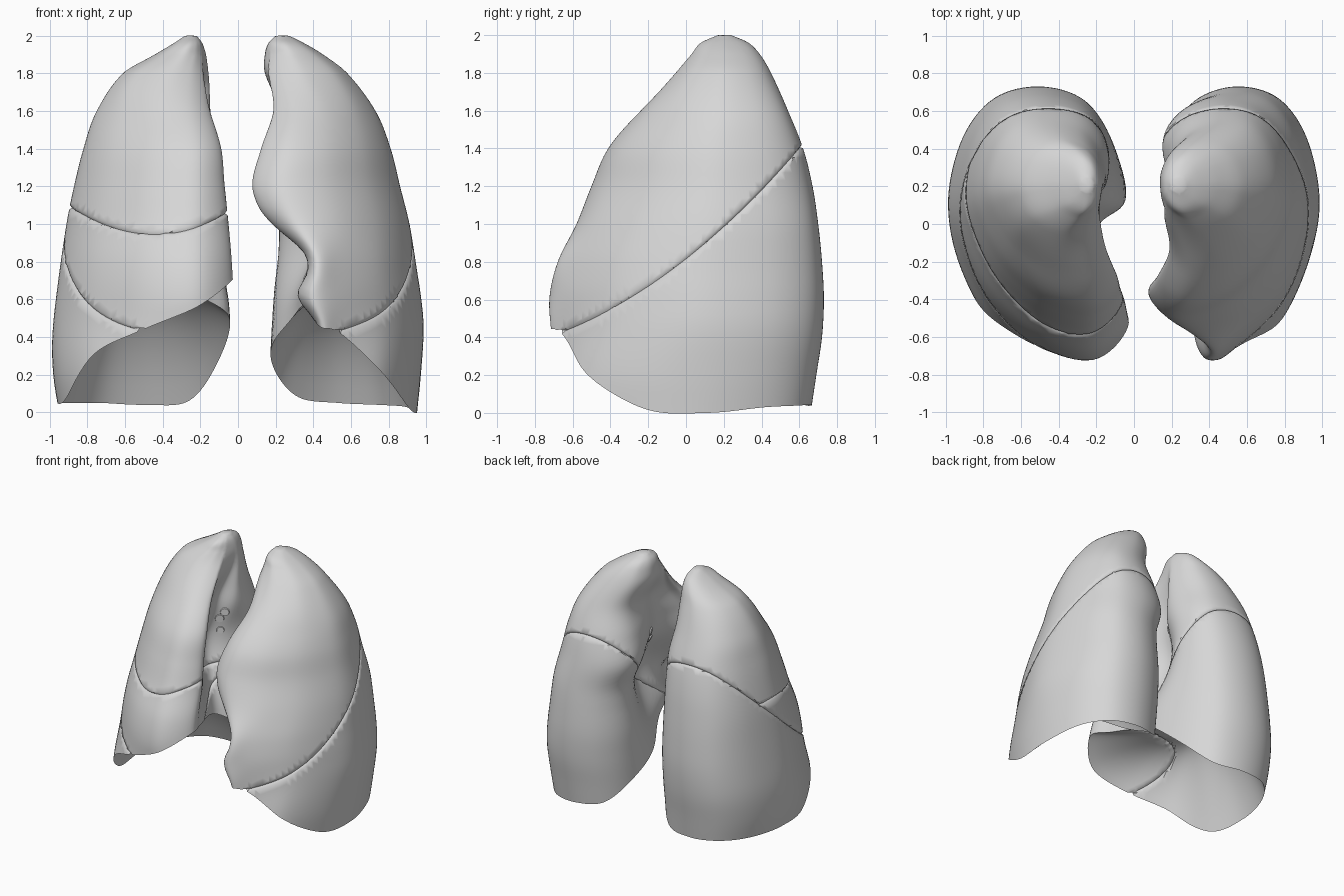
import bpy, bmesh, math
from mathutils import Vector, Matrix
from mathutils.bvhtree import BVHTree

COLUMNS, ROWS, CAP_ROWS = 112, 60, 16
BAND = .014

if "Cube" in bpy.data.objects:
    bpy.data.objects.remove(bpy.data.objects["Cube"])


def material(name, rgb):
    m = bpy.data.materials.new(name)
    m.use_nodes = True
    m.diffuse_color = (*rgb, 1)
    m.node_tree.nodes["Principled BSDF"].inputs["Base Color"].default_value = (*rgb, 1)
    return m


tissue = material("grey tissue", (0.68, 0.68, 0.68))
pale = material("pale opening", (0.9, 0.9, 0.9))


def hermite(keys, z):
    """Smooth interpolation of rows (z, values...) sorted by z."""
    z = min(max(z, keys[0][0]), keys[-1][0])
    i = next(k for k in range(len(keys) - 1) if z <= keys[k + 1][0])

    def slope(k, c):
        a, b = keys[max(k - 1, 0)], keys[min(k + 1, len(keys) - 1)]
        return (b[c] - a[c]) / (b[0] - a[0])

    h = keys[i + 1][0] - keys[i][0]
    t = (z - keys[i][0]) / h
    return [(2*t**3 - 3*t*t + 1) * keys[i][c] + (t**3 - 2*t*t + t) * h * slope(i, c)
            + (3*t*t - 2*t**3) * keys[i + 1][c] + (t**3 - t*t) * h * slope(i + 1, c)
            for c in range(1, len(keys[0]))]


def closed_spline(pts, s):
    """Point on a closed curve through pts, s in 0..1."""
    n = len(pts)
    i = int(s * n)
    t = s * n - i
    a, b, c, d = (pts[(i + k) % n] for k in (-1, 0, 1, 2))
    return [0.5 * (2*q + (r - p)*t + (2*p - 5*q + 4*r - w)*t*t + (3*q - p - 3*r + w)*t**3)
            for p, q, r, w in zip(a, b, c, d)]


def ease(a, b, z):
    t = min(max((z - a) / (b - a), 0), 1)
    return t * t * (3 - 2 * t)


# Side profile shared by both: height, front y, back y
depth = [(0, -.71, .66), (.2, -.71, .69), (.4, -.72, .72), (.6, -.735, .73), (.8, -.69, .72),
         (1, -.59, .7), (1.2, -.51, .67), (1.4, -.42, .62), (1.6, -.25, .54), (1.8, -.06, .45),
         (1.9, .03, .39), (1.96, .08, .33), (2, .17, .24)]
# Front profile: height, medial x, lateral x
left_width = [(0, .11, .95), (.2, .11, .97), (.45, .11, .985), (.62, .11, .97), (.75, .12, .95),
              (.85, .13, .935), (1, .13, .91), (1.2, .07, .86), (1.4, .12, .81), (1.6, .18, .73),
              (1.8, .13, .58), (1.9, .14, .45), (1.96, .16, .35), (2, .2, .27)]
right_width = [(0, .03, .95), (.2, .03, .98), (.4, .03, .985), (.65, .03, .96), (1, .05, .91),
               (1.2, .06, .87), (1.4, .07, .82), (1.6, .12, .75), (1.8, .15, .61),
               (1.9, .17, .44), (1.96, .19, .34), (2, .22, .28)]
# Height and size of the notch in the left front edge
notch = [(0, .36), (.45, .36), (.62, .24), (.75, .3), (.85, .27), (1, .06), (1.1, 0), (2, 0)]
# Outline: medial to lateral, front to back, from the front edge round the outside
outer = [(0, .12), (.2, .01), (.48, .01), (.76, .12), (.95, .36), (1, .6), (.92, .82),
         (.75, .96), (.5, 1), (.25, .95)]
left_outline = outer + [(.1, .82), (.08, .6), (.14, .4), (.1, .22)]
right_outline = outer + [(.09, .8), (.01, .59), (.16, .48), (.06, .25)]
# Outline points that draw in above the flared lower rim
slimmed = {2: (.5, .06), 3: (.78, .22), 4: (.95, .42)}
# Lower rim height at each outline point
left_rim = [.5, .45, .42, .21, .02, 0, .03, .04, .05, .08, .22, .38, .55, .57]
right_rim = [.7, .56, .44, .31, .07, .05, .05, .05, .04, .06, .25, .5, .62, .68]


def oblique(x, y):
    return .82 + .78 * y + .29 * y * y


def horizontal(x, y):
    return .95 + .7 * (x + .45) ** 2


def lung_mesh(side, width, outline, rim, dome, notched, hollow):
    hollow_size, hollow_z = hollow

    def point(s, z):
        xm, xl = hermite(width, z)
        yf, yb = hermite(depth, z)
        cut = hermite(notch, z)[0] if notched else 0
        slim, w = ease(.12, .6, z), ease(1.5, 1.95, z)
        pts = []
        for i, (u, v) in enumerate(outline):
            u2, v2 = slimmed.get(i, (u, v))
            u += (u2 - u) * slim + cut * {0: 1, 1: .5, 12: .3, 13: 1}.get(i, 0)
            v += (v2 - v) * slim
            a = math.atan2(v - .5, u - .5)
            pts.append((u + (.5 + .5 * math.cos(a) - u) * w, v + (.5 + .5 * math.sin(a) - v) * w))
        u, v = closed_spline(pts, s)
        y = yf + v * (yb - yf)
        # Hollow in the inner wall where the airways enter
        fade = math.exp(-((y - .04) / .24) ** 2 - ((z - hollow_z) / .36) ** 2)
        u += hollow_size * fade * max(0, 1 - 2 * u)
        return Vector((side * (xm + u * (xl - xm)), y, z))

    bm = bmesh.new()
    params = [c / COLUMNS for c in range(COLUMNS)]
    rims = [closed_spline([(r,) for r in rim], s)[0] for s in params]
    centre = Vector((side * .55, 0, dome))
    rings = []
    # Concave underside, from the middle out to the rim
    for k in range(1, CAP_ROWS):
        f = k / CAP_ROWS
        ring = []
        for s, r in zip(params, rims):
            p = centre.lerp(point(s, r), f)
            p.z = r + (dome - r) * (1 - f ** 2.6)
            ring.append(bm.verts.new(p))
        rings.append(ring)
    # Outer wall, from the rim up to the apex
    for k in range(ROWS):
        t = math.sin(k / ROWS * math.pi / 2)
        rings.append([bm.verts.new(point(s, r + (2 - r) * t)) for s, r in zip(params, rims)])
    for a, b in zip(rings, rings[1:]):
        for c in range(COLUMNS):
            d = (c + 1) % COLUMNS
            bm.faces.new((a[c], a[d], b[d], b[c]))
    for ring, tip in ((rings[0], centre), (rings[-1], Vector((side * .24, .2, 2)))):
        v = bm.verts.new(tip)
        for c in range(COLUMNS):
            bm.faces.new((ring[c], ring[(c + 1) % COLUMNS], v))
    bmesh.ops.recalc_face_normals(bm, faces=bm.faces)
    return bm


def is_above(face, surface):
    c = face.calc_center_median()
    return c.z > surface(c.x, c.y)


def cut_fissure(bm, surface, above=None):
    """Cut along a curved sheet and sink the cut into a groove."""
    for offset in (BAND, -BAND, 0):
        faces = [f for f in bm.faces if above is None or is_above(f, above)]
        geom = list({v for f in faces for v in f.verts}) + list({e for f in faces for e in f.edges}) + faces
        for v in bm.verts:
            v.co.z -= surface(v.co.x, v.co.y)
        cut = bmesh.ops.bisect_plane(bm, geom=geom, dist=1e-5, plane_co=(0, 0, offset), plane_no=(0, 0, 1))
        for v in bm.verts:
            v.co.z += surface(v.co.x, v.co.y)
        seam = [g for g in cut["geom_cut"] if isinstance(g, bmesh.types.BMVert)]
        # Weld loose points onto the cut so that no slivers form
        if offset:
            near = bmesh.ops.find_doubles(bm, verts=bm.verts[:], keep_verts=seam, dist=.009)
            bmesh.ops.weld_verts(bm, targetmap=near["targetmap"])
    bm.normal_update()
    for v, n in [(v, v.normal.copy()) for v in seam]:
        v.co -= n * .013


def finish(bm, name, mat):
    mesh = bpy.data.meshes.new(name)
    bm.to_mesh(mesh)
    bm.free()
    mesh.materials.append(mat)
    ob = bpy.data.objects.new(name, mesh)
    bpy.context.collection.objects.link(ob)
    bpy.ops.object.select_all(action="DESELECT")
    ob.select_set(True)
    bpy.context.view_layer.objects.active = ob
    bpy.ops.object.shade_smooth_by_angle(angle=math.radians(55))


def split_lobes(bm, names, label):
    labels = [label(f) for f in bm.faces]
    for k, name in enumerate(names):
        part = bm.copy()
        part.faces.ensure_lookup_table()
        drop = [part.faces[i] for i, v in enumerate(labels) if v != k]
        bmesh.ops.delete(part, geom=drop, context="FACES")
        finish(part, name, tissue)


def openings(bm, name, spots):
    """Thin airway and vessel openings laid on the inner wall."""
    tree = BVHTree.FromBMesh(bm)
    discs = bmesh.new()
    for x, y, z, r in spots:
        co, normal, _, _ = tree.find_nearest(Vector((x, y, z)))
        turn = normal.to_track_quat("Z", "Y").to_matrix().to_4x4()
        bmesh.ops.create_cone(discs, cap_ends=True, segments=12, radius1=r, radius2=r * .9, depth=.009,
                              matrix=Matrix.Translation(co + normal * .004) @ turn)
    finish(discs, name, pale)


# Left lung: two lobes
left = lung_mesh(1, left_width, left_outline, left_rim, .62, True, (.32, .98))
openings(left, "left_openings", [(.3, .14, 1.32, .035), (.3, .08, 1.24, .03), (.3, .17, 1.2, .03)])
cut_fissure(left, oblique)
split_lobes(left, ["left_lower_lobe", "left_upper_lobe"], lambda f: int(is_above(f, oblique)))

# Right lung: three lobes
right = lung_mesh(-1, right_width, right_outline, right_rim, .68, False, (.26, 1.18))
openings(right, "right_openings", [(-.25, .19, 1.38, .035), (-.25, .12, 1.32, .035), (-.25, .13, 1.22, .03)])
cut_fissure(right, oblique)
cut_fissure(right, horizontal, oblique)
split_lobes(right, ["right_lower_lobe", "right_middle_lobe", "right_upper_lobe"],
            lambda f: (1 + int(is_above(f, horizontal))) if is_above(f, oblique) else 0)
